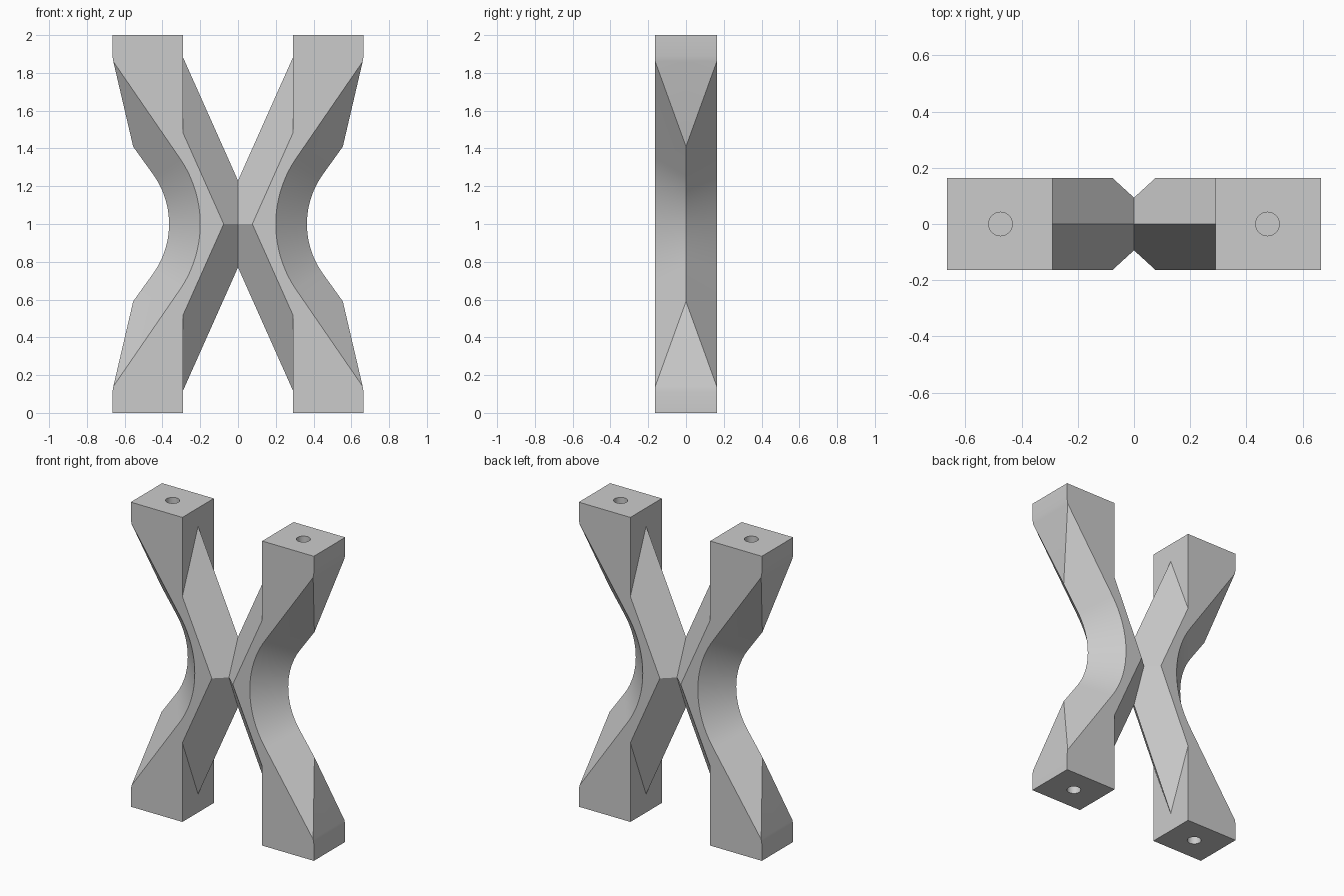
import bpy, bmesh, math

cube = bpy.data.objects.get("Cube")
if cube:
    bpy.data.objects.remove(cube, do_unlink=True)

HALF = 0.163                       # half depth of the part
OUT, INN = -0.665, -0.29           # outer and inner sides of the end blocks
MID_X = -0.815                     # centre of the waist arcs
SWEEP = math.radians(35)
STEPS = 14

grey = bpy.data.materials.new("plain grey")
grey.use_nodes = True
colour = (0.6, 0.6, 0.6, 1)
grey.diffuse_color = colour
grey.node_tree.nodes["Principled BSDF"].inputs["Base Color"].default_value = colour


def waist(radius, y):
    """Arc from the middle height upwards, as (x, y, z) points."""
    angles = [SWEEP * i / STEPS for i in range(STEPS + 1)]
    return [(MID_X + radius * math.cos(a), y, 1 + radius * math.sin(a)) for a in angles]


# One eighth of the connector: outer left, front, upper part
front = waist(0.615, -HALF) + [(-0.66, -HALF, 1.86)]
ridge = waist(0.45, 0) + [(-0.555, 0, 1.41)]
shoulder = (OUT, -HALF, 1.89)
shoulder_mid = (OUT, 0, 1.89)
top_out, top_inn = (OUT, -HALF, 2), (INN, -HALF, 2)
top_out_mid, top_inn_mid = (OUT, 0, 2), (INN, 0, 2)
crotch_edge = (INN, -HALF, 1.48)
crotch_mid = (INN, 0, 1.88)
waist_inner = (-0.0758, -HALF, 1)

faces = [
    front + [shoulder, top_out, top_inn, crotch_edge, waist_inner],       # front
    [top_out, top_out_mid, top_inn_mid, top_inn],                         # end
    [shoulder, shoulder_mid, top_out_mid, top_out],                       # outer side
    [front[-1], (-0.66, 0, 1.86), shoulder_mid, shoulder],                # soft corner
    [front[-1], ridge[-1], (-0.66, 0, 1.86)],                             # outer slope
    [top_inn, top_inn_mid, crotch_mid, crotch_edge],                      # inner side
    [crotch_edge, crotch_mid, (0, 0, 1.23), (0, -0.0937, 1), waist_inner],  # crotch
]
# Bevelled waist between the front edge and the middle ridge
for i in range(len(front) - 1):
    faces.append([front[i], front[i + 1], ridge[i + 1], ridge[i]])

bm = bmesh.new()
for points in faces:
    bm.faces.new([bm.verts.new(p) for p in points])
bmesh.ops.remove_doubles(bm, verts=bm.verts, dist=0.0005)

# Mirror across all three middle planes
for axis, centre in ((0, 0), (1, 0), (2, 1)):
    copy = bmesh.ops.duplicate(bm, geom=bm.verts[:] + bm.edges[:] + bm.faces[:])["geom"]
    for v in copy:
        if isinstance(v, bmesh.types.BMVert):
            v.co[axis] = 2 * centre - v.co[axis]
    bmesh.ops.remove_doubles(bm, verts=bm.verts, dist=0.0005)
bmesh.ops.dissolve_limit(bm, angle_limit=math.radians(0.5), verts=bm.verts, edges=bm.edges)
bmesh.ops.recalc_face_normals(bm, faces=bm.faces)

mesh = bpy.data.meshes.new("cross_connector")
bm.to_mesh(mesh)
bm.free()
mesh.materials.append(grey)
body = bpy.data.objects.new("cross_connector", mesh)
bpy.context.collection.objects.link(body)

# Blind screw holes in the four ends
for x in (-0.475, 0.475):
    for z in (0, 2):
        bpy.ops.mesh.primitive_cylinder_add(vertices=40, radius=0.042, depth=0.4, location=(x, 0, z))
        cutter = bpy.context.object
        cutter.name = "hole_cutter"
        cutter.hide_render = True
        cutter.data.materials.append(grey)
        hole = body.modifiers.new("screw_hole", "BOOLEAN")
        hole.operation, hole.solver, hole.object = "DIFFERENCE", "EXACT", cutter
        bpy.ops.object.select_all(action="DESELECT")
        body.select_set(True)
        bpy.context.view_layer.objects.active = body
        bpy.ops.object.modifier_apply(modifier=hole.name)
        bpy.data.objects.remove(cutter, do_unlink=True)

bpy.ops.object.shade_smooth_by_angle(angle=math.radians(20))
